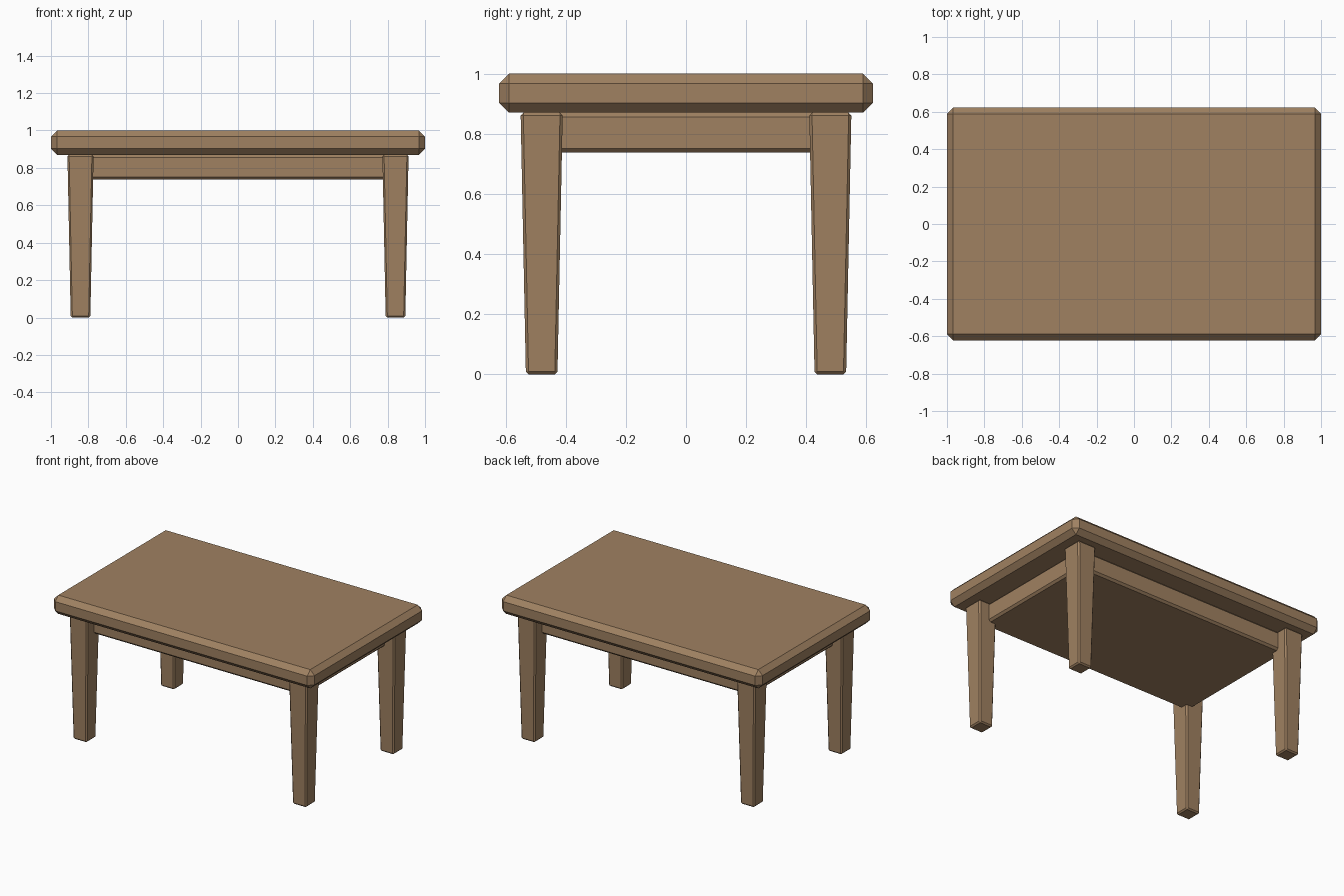
import bpy
import bmesh

cube = bpy.data.objects.get("Cube")
if cube:
    bpy.data.objects.remove(cube, do_unlink=True)

# One brown wood for the whole table
wood = bpy.data.materials.new("brown_wood")
wood.use_nodes = True
COLOUR = (0.35, 0.22, 0.12, 1)
wood.diffuse_color = COLOUR
shader = next(n for n in wood.node_tree.nodes if n.type == "BSDF_PRINCIPLED")
shader.inputs["Base Color"].default_value = COLOUR
shader.inputs["Roughness"].default_value = 0.8


def block(name, half_x, half_y, bottom, top, chamfer, centre=(0, 0), taper=1.0):
    """Chamfered box; taper scales its lower end."""
    bm = bmesh.new()
    bmesh.ops.create_cube(bm, size=2)
    for v in bm.verts:
        upper = v.co.z > 0
        scale = 1 if upper else taper
        v.co.x *= half_x * scale
        v.co.y *= half_y * scale
        v.co.z = top if upper else bottom
    bmesh.ops.bevel(bm, geom=bm.edges[:], offset=chamfer, segments=1,
                    profile=0.5, affect='EDGES')
    mesh = bpy.data.meshes.new(name)
    bm.to_mesh(mesh)
    bm.free()
    mesh.materials.append(wood)
    obj = bpy.data.objects.new(name, mesh)
    obj.location = (*centre, 0)
    bpy.context.collection.objects.link(obj)
    return obj


TOP_UNDERSIDE = 0.87

# Thick chamfered top and the solid apron under it
block("table_top", 1, 0.622, TOP_UNDERSIDE, 1, 0.033)
block("apron", 0.835, 0.475, 0.737, TOP_UNDERSIDE, 0.014)

# Four tapered legs
for side, sx in (("right", -1), ("left", 1)):
    for end, sy in (("front", -1), ("back", 1)):
        block(f"{end}_{side}_leg", 0.07, 0.07, 0, TOP_UNDERSIDE, 0.009,
              (sx * 0.842, sy * 0.48), taper=0.75)
